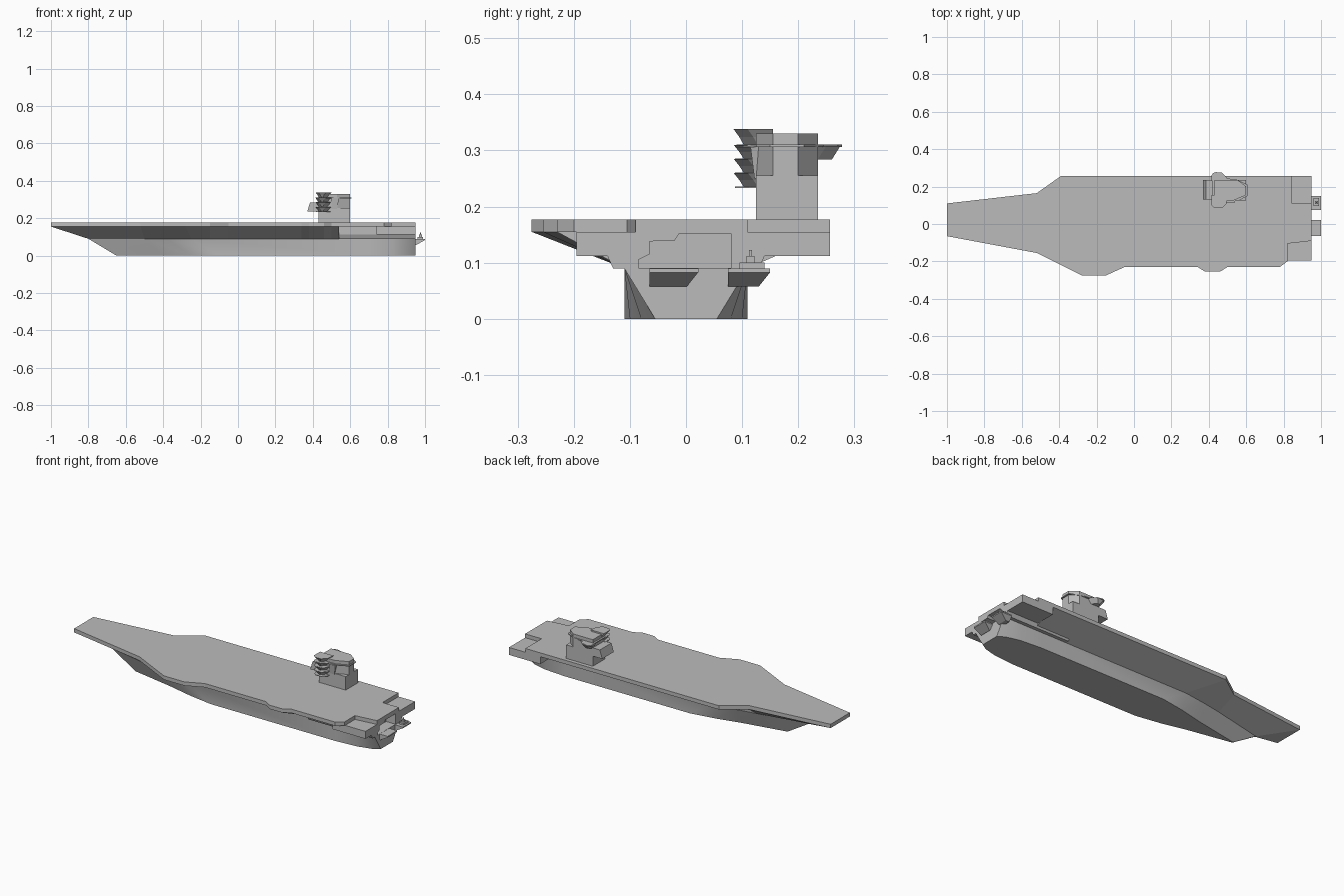
import bpy
import bmesh

default_cube = bpy.data.objects.get("Cube")
if default_cube:
    bpy.data.objects.remove(default_cube, do_unlink=True)

grey = bpy.data.materials.new("ship_grey")
grey.use_nodes = True
colour = (0.5, 0.5, 0.5, 1)
grey.diffuse_color = colour
grey.node_tree.nodes["Principled BSDF"].inputs["Base Color"].default_value = colour


def loft(name, rings):
    """Closed solid skinned through rings of equal point count."""
    bm = bmesh.new()
    loops = [[bm.verts.new(point) for point in ring] for ring in rings]
    for lower, upper in zip(loops, loops[1:]):
        for i in range(len(lower)):
            j = (i + 1) % len(lower)
            bm.faces.new((lower[i], lower[j], upper[j], upper[i]))
    bm.faces.new(loops[0])
    bm.faces.new(loops[-1])
    bmesh.ops.recalc_face_normals(bm, faces=bm.faces)
    mesh = bpy.data.meshes.new(name)
    bm.to_mesh(mesh)
    bm.free()
    mesh.materials.append(grey)
    part = bpy.data.objects.new(name, mesh)
    bpy.context.collection.objects.link(part)
    return part


def at_height(outline, z):
    return [(x, y, z) for x, y in outline]


def prism(name, outline, bottom, top):
    return loft(name, [at_height(outline, bottom), at_height(outline, top)])


def rect(left, right, near, far):
    return [(left, near), (right, near), (right, far), (left, far)]


def box(name, left, right, near, far, bottom, top):
    return prism(name, rect(left, right, near, far), bottom, top)


KEEL, KNUCKLE, DECK_BASE, DECK_TOP = 0, 0.09, 0.155, 0.177

# Flight deck with angled bow, side bulges and notched stern corners
bow = [(-1, 0.11), (-1, -0.065), (-0.52, -0.155)]
near_side = [(-0.28, -0.275), (-0.15, -0.275), (-0.05, -0.23), (0.34, -0.23),
             (0.38, -0.255), (0.46, -0.255), (0.5, -0.23)]
near_stern = [(0.78, -0.23), (0.82, -0.2), (0.82, -0.105), (0.95, -0.09)]
far_stern = [(0.95, 0.11), (0.845, 0.11), (0.845, 0.257)]
far_bow = [(-0.39, 0.257), (-0.52, 0.165)]
prism("flight_deck", bow + near_side + near_stern + far_stern + far_bow,
      DECK_BASE, DECK_TOP)

# Flared hull sides under the deck
flare_top = bow + near_side + [(0.54, -0.23), (0.54, 0), (0.75, 0), (0.75, 0.257)] + far_bow
flare_foot = [(-0.8, 0.003), (-0.8, -0.003), (-0.5, -0.07)]
flare_foot += [(max(x, -0.25), -0.11) for x, y in near_side]
flare_foot += [(0.54, -0.11), (0.54, 0), (0.75, 0), (0.75, 0.11), (-0.25, 0.11), (-0.5, 0.07)]
loft("hull_flare", [at_height(flare_foot, KNUCKLE), at_height(flare_top, DECK_BASE)])


# Lower hull: mirrored half outlines for the keel and the knuckle line
def mirrored(half):
    return half + [(x, -y) for x, y in reversed(half)]


keel = [(-0.65, 0.003), (-0.4, 0.05), (-0.25, 0.085), (-0.1, 0.11),
        (0.7, 0.11), (0.83, 0.1), (0.91, 0.08), (0.95, 0.055)]
knuckle = [(-0.8, 0.003), (-0.5, 0.07), (-0.38, 0.092), (-0.25, 0.11),
           (0.7, 0.11), (0.83, 0.11), (0.91, 0.11), (0.95, 0.11)]
hull = loft("lower_hull", [at_height(mirrored(keel), KEEL),
                           at_height(mirrored(knuckle), KNUCKLE)])
bpy.ops.object.select_all(action="DESELECT")
hull.select_set(True)
bpy.context.view_layer.objects.active = hull
bpy.ops.object.shade_smooth_by_angle(angle=0.5)

# Stern block with a stepped recess in the transom
stern_section = [(-0.13, KNUCKLE), (-0.14, 0.112), (-0.14, DECK_BASE),
                 (0.14, DECK_BASE), (0.14, 0.112), (0.13, KNUCKLE)]
stern = loft("stern_block", [[(x, y, z) for y, z in stern_section] for x in (0.54, 0.95)])
opening = [(-0.085, 0.091), (-0.085, 0.105), (-0.065, 0.115), (-0.065, 0.138),
           (-0.02, 0.14), (-0.012, 0.152), (0.08, 0.152), (0.08, 0.091)]
cutter = loft("stern_recess_cutter", [[(x, y, z) for y, z in opening] for x in (0.89, 1)])
cutter.hide_render = True
cutter.hide_viewport = True
recess = stern.modifiers.new("recess", "BOOLEAN")
recess.operation = "DIFFERENCE"
recess.solver = "EXACT"
recess.object = cutter

# Stern side sponsons
box("right_stern_sponson", 0.74, 0.95, -0.195, -0.13, 0.112, DECK_BASE)
box("left_stern_sponson", 0.75, 0.95, 0.13, 0.257, 0.112, DECK_BASE)

# Stern platforms, undercut towards the transom
for name, near, far in (("middle", -0.065, 0.022), ("left", 0.075, 0.15)):
    loft(name + "_stern_platform", [
        at_height(rect(0.93, 0.955, near, far - 0.02), 0.058),
        at_height(rect(0.93, 1, near, far), 0.083),
        at_height(rect(0.93, 1, near, far), KNUCKLE)])

# Small stern gun
box("gun_base", 0.96, 0.99, 0.095, 0.14, KNUCKLE, 0.1)
box("gun_mount", 0.967, 0.983, 0.108, 0.122, 0.1, 0.112)
box("gun_barrel", 0.972, 0.978, 0.112, 0.118, 0.112, 0.123)

# Island tower
box("island_base", 0.43, 0.6, 0.125, 0.235, DECK_TOP, 0.255)
tower = [(0.43, 0.125), (0.53, 0.125), (0.6, 0.155), (0.6, 0.2), (0.555, 0.235), (0.43, 0.235)]
prism("island_tower", tower, 0.25, 0.33)
island_ledge = [(0.42, 0.11), (0.43, 0.09), (0.47, 0.09), (0.5, 0.115), (0.56, 0.125),
                (0.607, 0.15), (0.607, 0.21), (0.55, 0.237), (0.49, 0.245),
                (0.47, 0.27), (0.44, 0.278), (0.42, 0.27)]
prism("island_ledge", island_ledge, 0.306, 0.311)

# Forward platform with a sloping face
loft("forward_platform", [at_height(rect(0.37, 0.44, 0.13, 0.235), 0.235),
                          at_height(rect(0.385, 0.44, 0.13, 0.235), 0.283)])


# Stacked flared balconies on the near side, one on the far side
def balcony(inset, back):
    return [(0.415 + inset, back), (0.415 + inset, 0.1 + inset), (0.43 + inset, 0.085 + inset),
            (0.47 - inset, 0.085 + inset), (0.495 - inset, 0.11 + inset), (0.5 - inset, back)]


levels = [0.235, 0.26, 0.285, 0.31, 0.338]
for number, (bottom, top) in enumerate(zip(levels, levels[1:])):
    back = 0.155 if top == levels[-1] else 0.14
    loft(f"balcony_{number}", [at_height(balcony(0.018, back), bottom),
                               at_height(balcony(0.01, back), (bottom + top) / 2),
                               at_height(balcony(0, back), top)])
    if number < 3:
        prism(f"balcony_floor_{number}", balcony(0.002, back), bottom - 0.002, bottom + 0.001)


def far_balcony(inset):
    return [(x, 0.36 - y) for x, y in balcony(inset, 0.13)]


loft("far_balcony", [at_height(far_balcony(0.015), 0.284),
                     at_height(far_balcony(0), 0.308)])

# Angled panel beside the balconies
loft("side_panel", [at_height(rect(0.5, 0.53, 0.122, 0.14), 0.25),
                    at_height(rect(0.5, 0.54, 0.115, 0.15), 0.306)])
